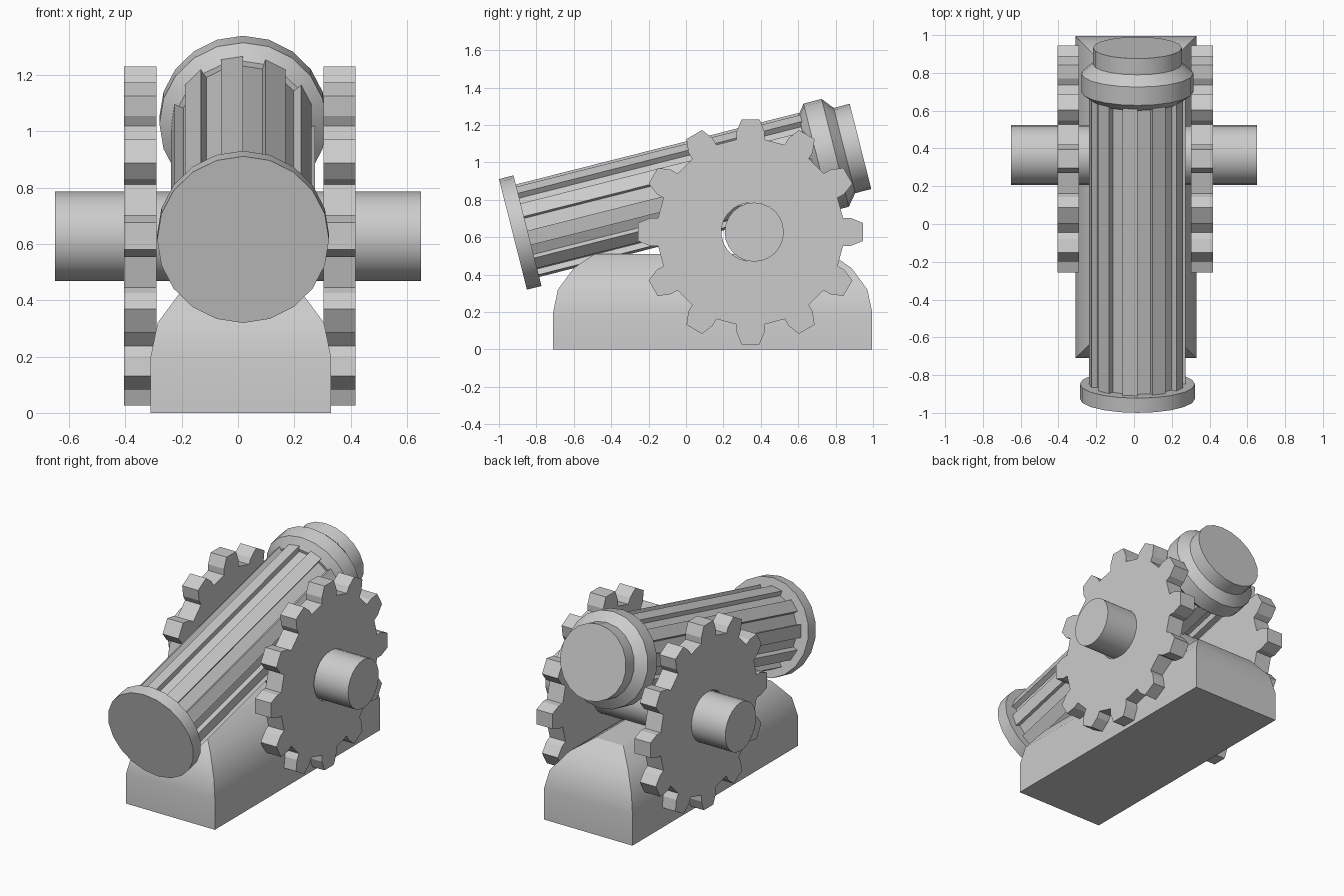
import bpy, bmesh
from math import sin, cos, radians, pi, atan2
from mathutils import Matrix, Vector

if "Cube" in bpy.data.objects:
    bpy.data.objects.remove(bpy.data.objects["Cube"])


def finish(name, bm, angle=None):
    bmesh.ops.recalc_face_normals(bm, faces=bm.faces)
    mesh = bpy.data.meshes.new(name)
    bm.to_mesh(mesh)
    bm.free()
    ob = bpy.data.objects.new(name, mesh)
    bpy.context.collection.objects.link(ob)
    if angle:
        bpy.ops.object.select_all(action='DESELECT')
        ob.select_set(True)
        bpy.context.view_layer.objects.active = ob
        bpy.ops.object.shade_smooth_by_angle(angle=radians(angle))
    return ob


def loft(name, loops, matrix=Matrix(), angle=30):
    """Skin a stack of equal-length point loops and cap both ends."""
    bm = bmesh.new()
    rings = [[bm.verts.new(matrix @ Vector(p)) for p in loop] for loop in loops]
    n = len(rings[0])
    for a, b in zip(rings, rings[1:]):
        for i in range(n):
            j = (i + 1) % n
            bm.faces.new((a[i], a[j], b[j], b[i]))
    bm.faces.new(rings[0])
    bm.faces.new(rings[-1])
    return finish(name, bm, angle)


def circle(r, h, n=20):
    return [(r * sin(2 * pi * i / n), r * cos(2 * pi * i / n), h) for i in range(n)]


# Barrel frame: local z runs along the tilted axis, local y points up
start, end = Vector((0.018, -0.925, 0.615)), Vector((0.018, 0.933, 1.085))
length = (end - start).length
axis = (end - start).normalized()
side = Vector((1, 0, 0))
up = axis.cross(side)
if up.z < 0:
    up = -up
frame = Matrix((side, up, axis)).transposed().to_4x4()
frame.translation = start

# Front disc
loft("front_disc", [circle(0.305, 0), circle(0.305, 0.08)], frame)

# Barrel body with ten raised ribs
ribbed = []
for k in range(10):
    for r, a in ((0.222, k * 36), (0.255, k * 36 - 0.01 + 0.02),
                 (0.255, k * 36 + 18), (0.222, k * 36 + 18)):
        ribbed.append((-r * sin(radians(a)), r * cos(radians(a))))
loft("ribbed_barrel", [[(x, y, h) for x, y in ribbed] for h in (0.07, 1.66)], frame)

# Rear collar with its neck
loft("rear_collar", [circle(r, h) for r, h in (
    (0.24, 1.635), (0.297, 1.677), (0.297, 1.777), (0.235, 1.828), (0.235, length))], frame)

# Base block with rounded-over top, inset equally on all sides
loft("base_block", [
    [(0.01 + sx * (0.32 - d), 0.1425 + sy * (0.8525 - d), z)
     for sx, sy in ((-1, -1), (1, -1), (1, 1), (-1, 1))]
    for d, z in ((0, 0), (0, 0.2), (0.025, 0.32), (0.11, 0.435), (0.22, 0.51))])

# Axle
axle = Matrix.Translation((0, 0.365, 0.627)) @ Matrix.Rotation(pi / 2, 4, 'Y')
loft("axle", [circle(0.158, -0.65, 24), circle(0.158, 0.65, 24)], axle)


# Gear wheels: twelve teeth and a round bore
def gear(name, x0, x1, y=0.345, z=0.628):
    def point(x, r, deg):
        return bm.verts.new((x, y + r * cos(radians(deg)), z + r * sin(radians(deg))))

    bm = bmesh.new()
    tooth = ((0.5, -8.6), (0.54, -8), (0.603, -4.6), (0.603, 4.6), (0.54, 8), (0.5, 8.6))
    outer, inner = [], []
    for x in (x0, x1):
        outer.append([point(x, r, 30 * k + a) for k in range(12) for r, a in tooth])
        inner.append([point(x, 0.156, 15 * k - 7.5) for k in range(24)])
    for o, b in zip(outer, inner):
        for k in range(24):
            rim = [o[(3 * k + m) % 72] for m in range(4)]
            bm.faces.new(rim + [b[(k + 1) % 24], b[k]])
    for a, b in (outer, inner):
        n = len(a)
        for i in range(n):
            j = (i + 1) % n
            bm.faces.new((a[i], a[j], b[j], b[i]))
    return finish(name, bm)


gear("left_gear", -0.405, -0.29)
gear("right_gear", 0.303, 0.417)
